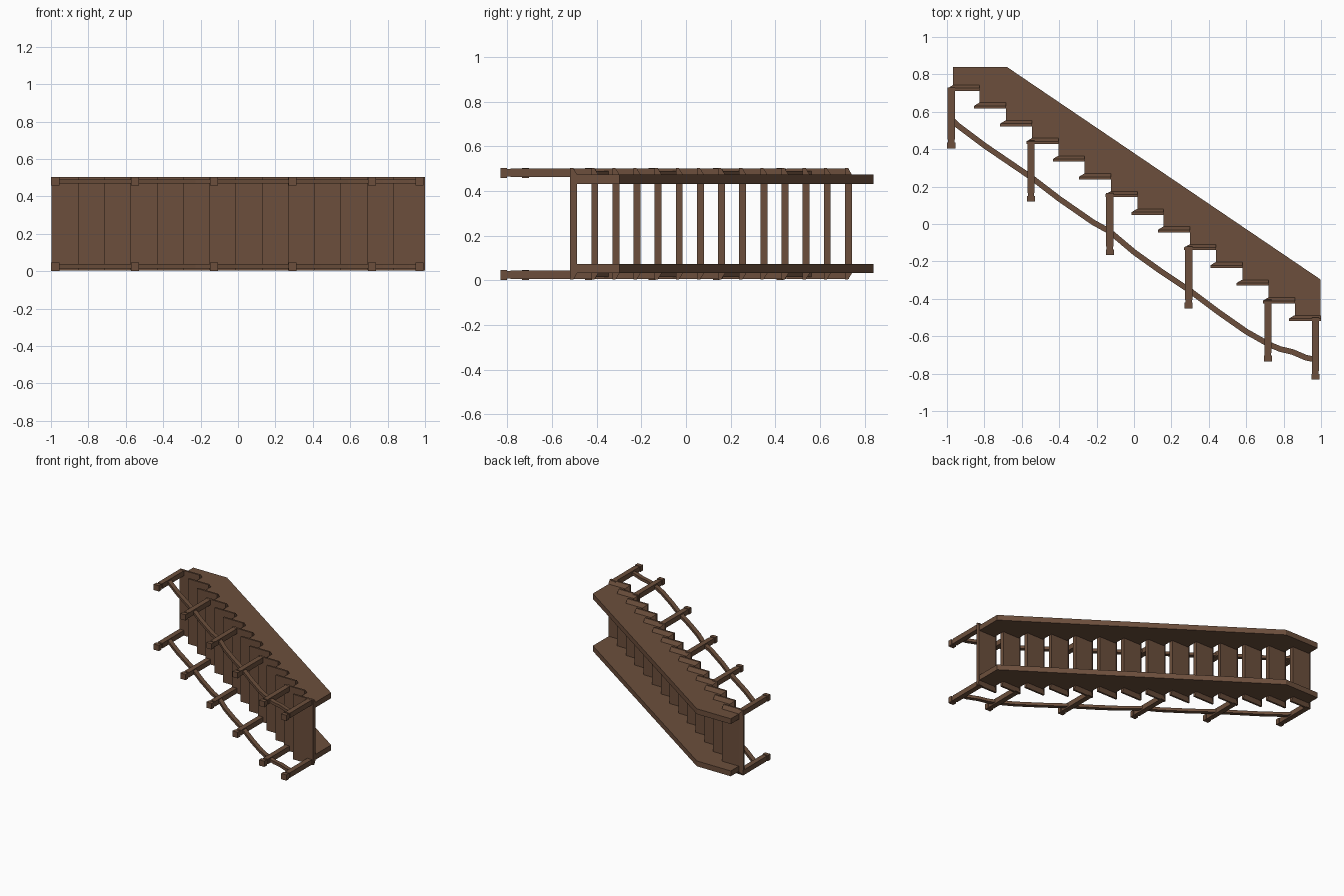
import bpy, bmesh
from mathutils import Vector

if "Cube" in bpy.data.objects:
    bpy.data.objects.remove(bpy.data.objects["Cube"])

H = 0.505                     # staircase width, measured along z
N, DX, DY = 14, 0.1404, -0.0947

wood = bpy.data.materials.new("brown wood")
wood.diffuse_color = (0.150, 0.078, 0.045, 1)
wood.use_nodes = True
wood.node_tree.nodes["Principled BSDF"].inputs["Base Color"].default_value = wood.diffuse_color


def finish(name, bm):
    bmesh.ops.recalc_face_normals(bm, faces=bm.faces[:])
    me = bpy.data.meshes.new(name)
    bm.to_mesh(me)
    bm.free()
    me.materials.append(wood)
    ob = bpy.data.objects.new(name, me)
    bpy.context.collection.objects.link(ob)
    return ob


def loft(bm, rings):
    """Skin a list of equal-sized point rings and cap both ends."""
    vs = [[bm.verts.new(p) for p in r] for r in rings]
    n = len(vs[0])
    for a, b in zip(vs, vs[1:]):
        for i in range(n):
            j = (i + 1) % n
            bm.faces.new((a[i], a[j], b[j], b[i]))
    bm.faces.new(vs[0])
    bm.faces.new(vs[-1])


def rect(y, x0, x1, z0, z1):
    return [(x0, y, z0), (x1, y, z0), (x1, y, z1), (x0, y, z1)]


# treads: flat slab with the nosing and side edges chamfered underneath
for k in range(N):
    x, y = -0.996 + k * DX, 0.712 + k * DY
    bm = bmesh.new()
    x1 = x + 0.171
    loft(bm, [rect(y, x, x1, 0.003, H - 0.003),
              rect(y + 0.014, x, x1, 0.003, H - 0.003),
              rect(y + 0.031, x + 0.028, x1, 0.031, H - 0.031)])
    finish("tread_%d" % (k + 1), bm)

# saw-tooth stringers
prof = [(-0.968, 0.84), (-0.968, 0.742)]
for k in range(N):
    x = -0.825 + k * DX
    y = 0.742 + k * DY
    if k:
        prof.append((x - DX, y))
    prof.append((min(x, 0.998), y))
prof += [(0.998, -0.297), (-0.68, 0.84)]
for side, z0, z1 in (("lower", 0.032, 0.073), ("upper", H - 0.073, H - 0.032)):
    bm = bmesh.new()
    loft(bm, [[(x, y, z) for x, y in prof] for z in (z0, z1)])
    finish(side + "_stringer", bm)

# posts with a narrow neck and a square cap
posts = [(-0.977, 0.405, 0.73), (-0.551, 0.12, 0.447), (-0.129, -0.167, 0.165),
         (0.292, -0.452, -0.12), (0.716, -0.735, -0.403), (0.970, -0.832, -0.50)]
for side, zc in (("lower", 0.024), ("upper", H - 0.024)):
    for i, (x, y0, y1) in enumerate(posts):
        bm = bmesh.new()
        steps = [(0, 0.022), (0.031, 0.022), (0.031, 0.017), (0.046, 0.017),
                 (0.046, 0.0195), (y1 - y0, 0.0195)]
        loft(bm, [rect(y0 + d, x - r, x + r, zc - r, zc + r) for d, r in steps])
        finish("%s_post_%d" % (side, i + 1), bm)

# wavy handrails of square section
path = [(-0.977, 0.56), (-0.94, 0.525), (-0.80, 0.42), (-0.55, 0.25), (-0.40, 0.135),
        (-0.22, 0.01), (-0.13, -0.04), (0.0, -0.15), (0.14, -0.25), (0.30, -0.357),
        (0.45, -0.47), (0.60, -0.575), (0.72, -0.643), (0.78, -0.668),
        (0.85, -0.685), (0.92, -0.715), (0.97, -0.725)]
pts = [Vector(p) for p in path]
for side, zc in (("lower", 0.026), ("upper", H - 0.026)):
    bm = bmesh.new()
    rings = []
    for i, p in enumerate(pts):
        t = (pts[min(i + 1, len(pts) - 1)] - pts[max(i - 1, 0)]).normalized()
        n = Vector((-t.y, t.x)) * 0.015
        a, b = p + n, p - n
        rings.append([(a.x, a.y, zc - 0.011), (b.x, b.y, zc - 0.011),
                      (b.x, b.y, zc + 0.011), (a.x, a.y, zc + 0.011)])
    loft(bm, rings)
    finish(side + "_handrail", bm)
